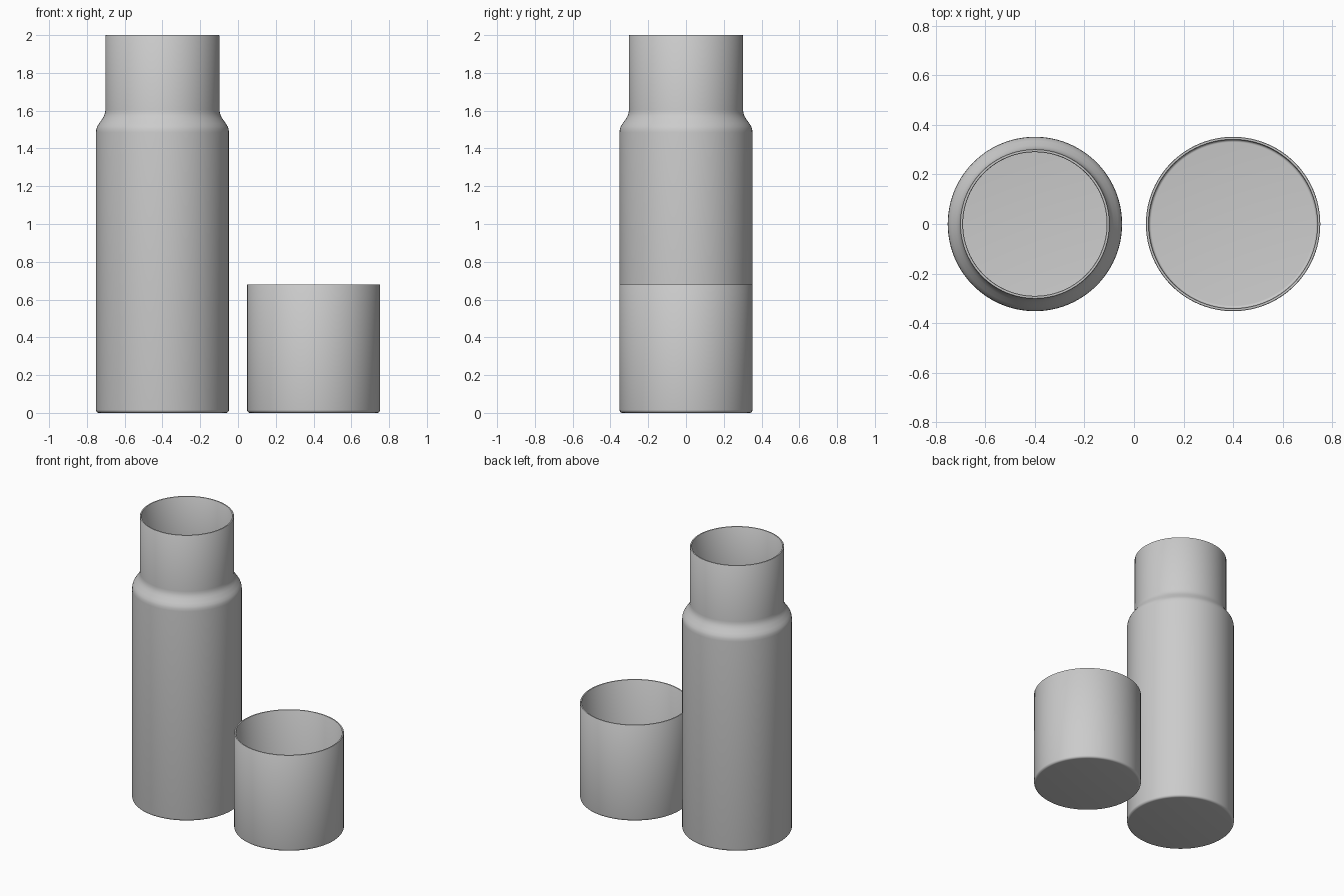
import bpy, bmesh, math
from mathutils import Vector

if "Cube" in bpy.data.objects:
    bpy.data.objects.remove(bpy.data.objects["Cube"])

SEGMENTS = 96


def lathe(name, x, profile):
    """Revolve an (r, z) profile around a vertical axis at x."""
    bm = bmesh.new()
    verts = [bm.verts.new((r, 0, z)) for r, z in profile]
    edges = [bm.edges.new(pair) for pair in zip(verts, verts[1:])]
    bmesh.ops.spin(bm, geom=verts + edges, cent=(0, 0, 0), axis=(0, 0, 1),
                   angle=math.tau, steps=SEGMENTS, use_merge=True)
    bmesh.ops.remove_doubles(bm, verts=bm.verts, dist=1e-5)
    bmesh.ops.recalc_face_normals(bm, faces=bm.faces)
    mesh = bpy.data.meshes.new(name)
    bm.to_mesh(mesh)
    bm.free()
    obj = bpy.data.objects.new(name, mesh)
    obj.location = Vector((x, 0, 0))
    bpy.context.collection.objects.link(obj)
    bpy.context.view_layer.objects.active = obj
    obj.select_set(True)
    bpy.ops.object.shade_smooth_by_angle(angle=math.radians(35))
    obj.select_set(False)
    return obj


def rounded_base(r, z, radius):
    """Floor centre followed by a quarter-round corner up to the wall."""
    arc = [(r - radius + radius * math.sin(a), z + radius - radius * math.cos(a))
           for a in (math.pi / 2 * i / 5 for i in range(6))]
    return [(0, z)] + arc


R, WALL = 0.352, 0.012

# bottle: straight body, sloping shoulder, narrower open neck, hollow inside
shoulder = [(R, 1.485), (0.350, 1.503), (0.345, 1.517), (0.335, 1.533),
            (0.318, 1.557), (0.309, 1.573), (0.304, 1.588), (0.302, 1.605)]
outer = rounded_base(R, 0, 0.016) + shoulder + [(0.302, 1.997), (0.300, 2.0)]
inner = rounded_base(R - WALL, WALL, 0.01) + \
    [(r - WALL, z - 0.004) for r, z in shoulder] + [(0.290, 1.997), (0.292, 2.0)]
lathe("bottle", -0.4, outer + inner[::-1])

# cap: open cup resting beside the bottle
outer = rounded_base(R, 0, 0.016) + [(R, 0.677), (R - 0.002, 0.68)]
inner = rounded_base(R - WALL, WALL, 0.01) + [(R - WALL, 0.677), (R - WALL + 0.002, 0.68)]
lathe("cap", 0.4, outer + inner[::-1])
